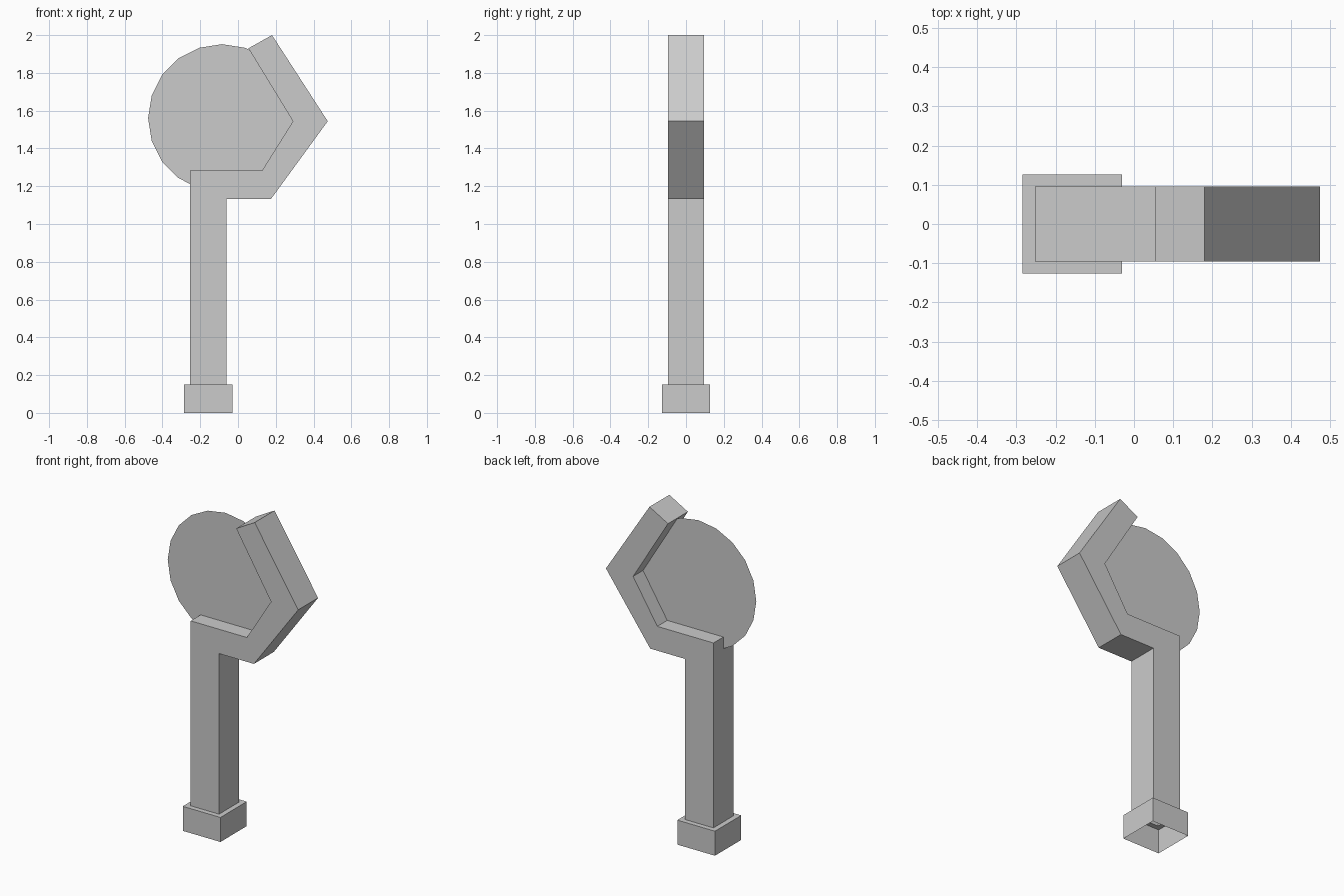
import bpy, bmesh
from math import cos, sin, tau

if "Cube" in bpy.data.objects:
    bpy.data.objects.remove(bpy.data.objects["Cube"])

HALF = 0.096                      # half depth of the arm
LEFT, RIGHT, COLLAR_Z = -0.253, -0.061, 0.15


def make_object(name, bm):
    mesh = bpy.data.meshes.new(name)
    bm.to_mesh(mesh)
    bm.free()
    obj = bpy.data.objects.new(name, mesh)
    bpy.context.collection.objects.link(obj)
    return obj


def bridge(bm, a, b):
    for i in range(len(a)):
        j = (i + 1) % len(a)
        bm.faces.new((a[i], a[j], b[j], b[i]))


# Post with the angled bracket: front profile extruded in depth, open at the foot
profile = [(RIGHT, COLLAR_Z), (RIGHT, 1.133), (0.175, 1.133), (0.475, 1.544),
           (0.18, 2.0), (0.055, 1.93), (0.291, 1.544), (0.127, 1.282),
           (LEFT, 1.282), (LEFT, COLLAR_Z)]
bm = bmesh.new()
front = [bm.verts.new((x, -HALF, z)) for x, z in profile]
back = [bm.verts.new((x, HALF, z)) for x, z in profile]
bm.faces.new(front)
bm.faces.new(back[::-1])
for i in range(len(profile) - 1):
    bm.faces.new((front[i + 1], front[i], back[i], back[i + 1]))
make_object("post_bracket", bm)

# Hollow foot collar: four walls and a rim around the post, open underneath
def rectangle(bm, x0, x1, half, z):
    return [bm.verts.new(p) for p in ((x0, -half, z), (x1, -half, z),
                                      (x1, half, z), (x0, half, z))]

bm = bmesh.new()
bottom = rectangle(bm, -0.285, -0.030, 0.127, 0)
top = rectangle(bm, -0.285, -0.030, 0.127, COLLAR_Z)
rim = rectangle(bm, LEFT, RIGHT, HALF, COLLAR_Z)
bridge(bm, bottom, top)
bridge(bm, top, rim)
make_object("foot_collar", bm)

# Flat 20-sided disc in the middle plane
bm = bmesh.new()
bm.faces.new([bm.verts.new((-0.084 + 0.392 * cos(tau * i / 20), 0,
                            1.56 + 0.392 * sin(tau * i / 20)))
              for i in range(20)])
make_object("disc", bm)
